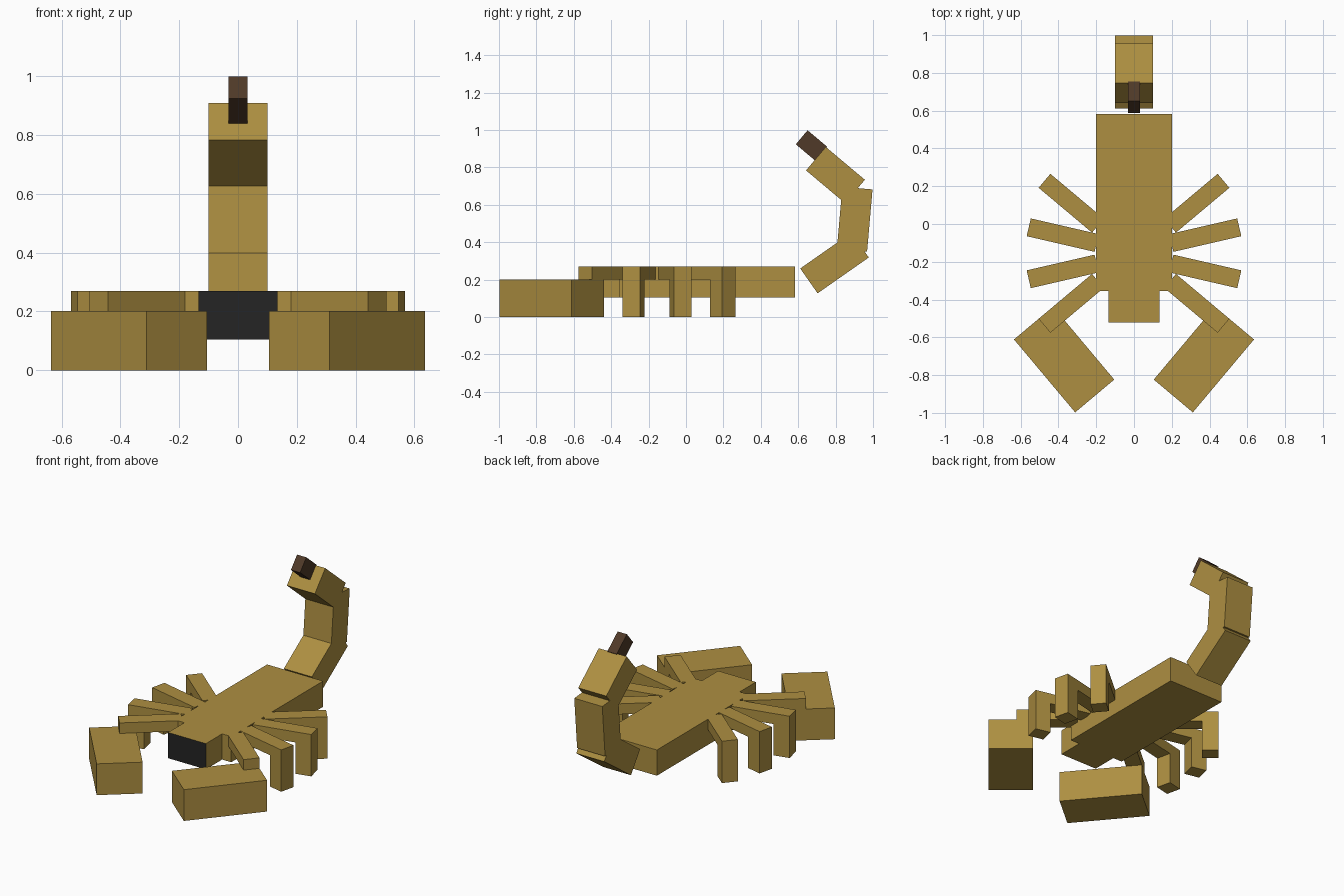
import bpy
from math import radians, cos, sin
from mathutils import Matrix, Vector

cube = bpy.data.objects.get("Cube")
if cube:
    bpy.data.objects.remove(cube, do_unlink=True)


def material(name, rgb):
    m = bpy.data.materials.new(name)
    m.use_nodes = True
    m.diffuse_color = (*rgb, 1)
    m.node_tree.nodes["Principled BSDF"].inputs["Base Color"].default_value = (*rgb, 1)
    return m


GOLD = material("tan gold", (0.42, 0.275, 0.053))
BROWN = material("dark brown", (0.08, 0.042, 0.021))
BLACK = material("face black", (0.018, 0.018, 0.018))


def box(name, center, size, mat=GOLD, angle=0, axis="Z"):
    """Flat-sided box, turned about one axis by an angle in degrees."""
    x, y, z = (s / 2 for s in size)
    verts = [Vector((i * x, j * y, k * z)) for i in (-1, 1) for j in (-1, 1) for k in (-1, 1)]
    faces = [(0, 1, 3, 2), (4, 6, 7, 5), (0, 4, 5, 1), (2, 3, 7, 6), (0, 2, 6, 4), (1, 5, 7, 3)]
    mesh = bpy.data.meshes.new(name)
    mesh.from_pydata(verts, [], faces)
    mesh.transform(Matrix.Rotation(radians(angle), 4, axis))
    mesh.materials.append(mat)
    obj = bpy.data.objects.new(name, mesh)
    obj.location = center
    bpy.context.collection.objects.link(obj)
    return obj


# Body, and head with a dark front face
box("body", (0, 0.114, 0.187), (0.4, 0.938, 0.166))
head = box("head", (0, -0.438, 0.187), (0.27, 0.166, 0.166))
head.data.materials.append(BLACK)
for face in head.data.polygons:
    if face.normal.y < -0.9:
        face.material_index = 1

# Legs and claws on both sides; front limbs mirror the rear ones about MID
MID = -0.155
BAR = 0.369
for side, label in ((1, "left"), (-1, "right")):
    for pair, cx, dy, angle in (("rear", 0.3325, 0.265, 40), ("middle", 0.3775, 0.096, 13)):
        for end, place in ((1, "back"), (-1, "front")):
            turn = side * end * angle
            name = f"{label}_{pair}_{place}"
            if pair == "rear":
                name = f"{label}_rear" if end == 1 else f"{label}_claw"
            center = Vector((side * cx, MID + end * dy, 0.236))
            box(name + "_arm", center, (BAR, 0.0965, 0.068), angle=turn)
            if not (pair == "rear" and end == -1):
                reach = BAR / 2 - 0.05
                foot = (center.x + side * reach * cos(radians(angle)),
                        center.y + end * reach * sin(radians(angle)), 0.101)
                box(name + "_foot", foot, (0.1, 0.0965, 0.202), angle=turn)
    box(label + "_claw", (side * 0.37, -0.7175, 0.101), (0.504, 0.27, 0.202), angle=side * 50)

# Tail segments curling up and forward, ending in the stinger
box("tail_base", (0, 0.794, 0.289), (0.2, 0.334, 0.162), angle=35, axis="X")
box("tail_middle", (0, 0.902, 0.523), (0.2, 0.334, 0.162), angle=85, axis="X")
box("tail_tip", (0, 0.799, 0.759), (0.2, 0.273, 0.164), angle=-40, axis="X")
box("stinger", (0, 0.671, 0.917), (0.066, 0.137, 0.098), BROWN, angle=-40, axis="X")
